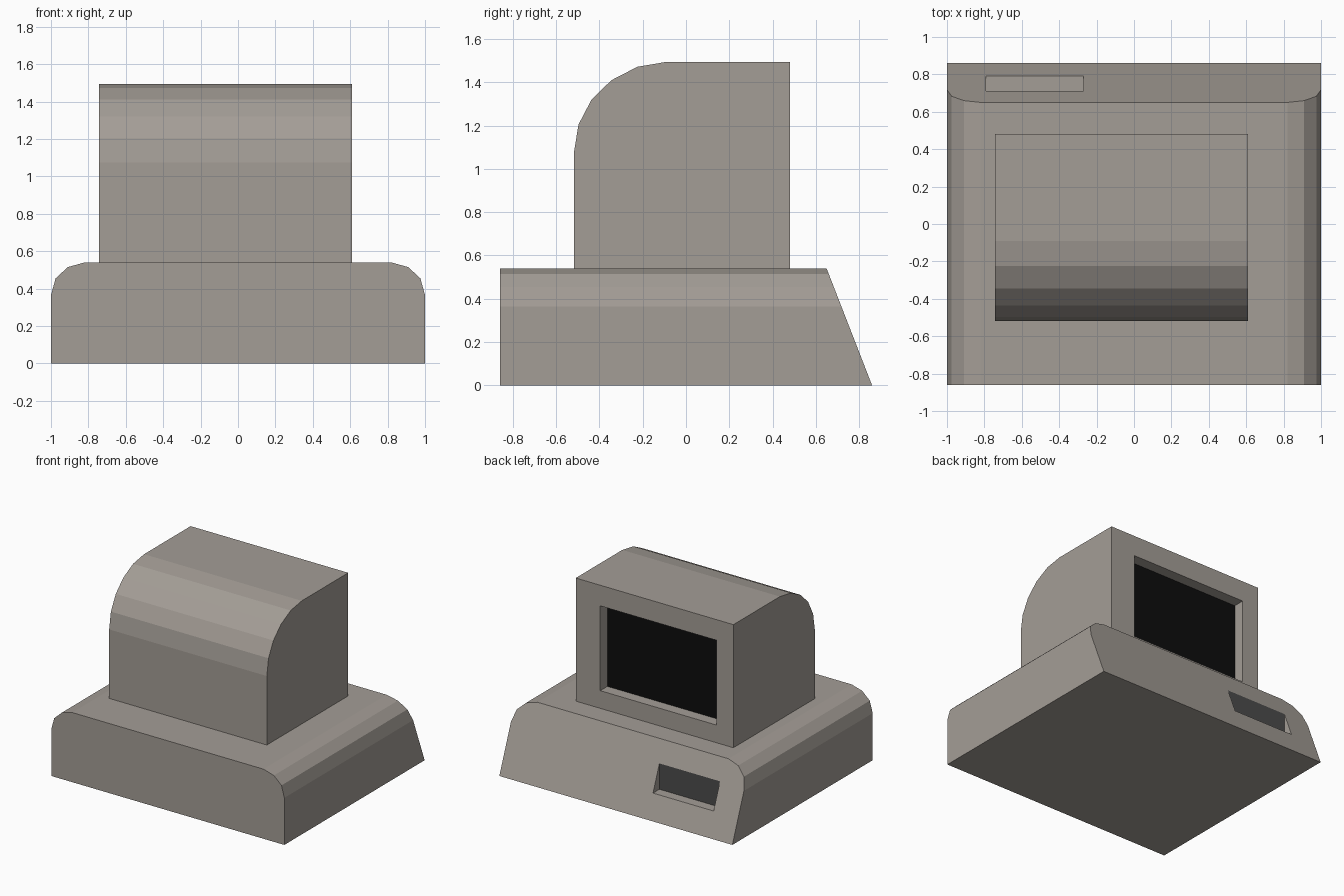
import bpy, bmesh

if "Cube" in bpy.data.objects:
    bpy.data.objects.remove(bpy.data.objects["Cube"])


def material(name, rgb):
    m = bpy.data.materials.new(name)
    m.diffuse_color = (*rgb, 1)
    m.use_nodes = True
    m.node_tree.nodes["Principled BSDF"].inputs["Base Color"].default_value = m.diffuse_color
    return m


BODY = material("warm grey casing", (0.37, 0.338, 0.305))
SCREEN = material("black screen", (0.004, 0.004, 0.004))
SLOT = material("dark grey slot", (0.07, 0.07, 0.07))


def prism(name, start, end, mats):
    """Closed solid joining two matching outlines."""
    bm = bmesh.new()
    a = [bm.verts.new(p) for p in start]
    b = [bm.verts.new(p) for p in end]
    bm.faces.new(a)
    bm.faces.new(b[::-1])
    for i in range(len(a)):
        j = (i + 1) % len(a)
        bm.faces.new((a[i], b[i], b[j], a[j]))
    bmesh.ops.recalc_face_normals(bm, faces=bm.faces)
    me = bpy.data.meshes.new(name)
    bm.to_mesh(me)
    bm.free()
    for m in mats:
        me.materials.append(m)
    ob = bpy.data.objects.new(name, me)
    bpy.context.collection.objects.link(ob)
    return ob


def cut_box(ob, x, y, z):
    """Cut a box-shaped recess and apply it."""
    outline = [(y[0], z[0]), (y[1], z[0]), (y[1], z[1]), (y[0], z[1])]
    cutter = prism("cutter", [(x[0], *p) for p in outline],
                   [(x[1], *p) for p in outline], [BODY])
    cutter.hide_render = True
    mod = ob.modifiers.new("recess", 'BOOLEAN')
    mod.operation = 'DIFFERENCE'
    mod.solver = 'EXACT'
    mod.object = cutter
    bpy.context.view_layer.objects.active = ob
    bpy.ops.object.modifier_apply(modifier=mod.name)
    bpy.data.objects.remove(cutter)
    # The upright rear wall of the recess gets the second colour
    for f in ob.data.polygons:
        inside = f.center.y < y[0] + 0.01 and x[0] < f.center.x < x[1]
        f.material_index = int(f.normal.y > 0.99 and inside)


# Base: rounded shoulders, sloping face at +y
half = [(1, 0), (1, 0.365), (0.975, 0.455), (0.91, 0.515), (0.82, 0.54)]
outline = half + [(-x, z) for x, z in reversed(half)]
base = prism("base", [(x, -0.86, z) for x, z in outline],
             [(x, 0.86 - z * 0.21 / 0.54, z) for x, z in outline], [BODY, SLOT])
cut_box(base, (-0.79, -0.27), (0.712, 1.0), (0.18, 0.5))

# Monitor: profile with rounded upper edge, recessed screen at +y
profile = [(0.48, 0.54), (-0.518, 0.54), (-0.518, 1.075), (-0.497, 1.205),
           (-0.437, 1.32), (-0.345, 1.41), (-0.225, 1.472), (-0.09, 1.495),
           (0.48, 1.495)]
monitor = prism("monitor", [(-0.743, *p) for p in profile],
                [(0.61, *p) for p in profile], [BODY, SCREEN])
cut_box(monitor, (-0.6, 0.4), (0.393, 0.7), (0.677, 1.335))
